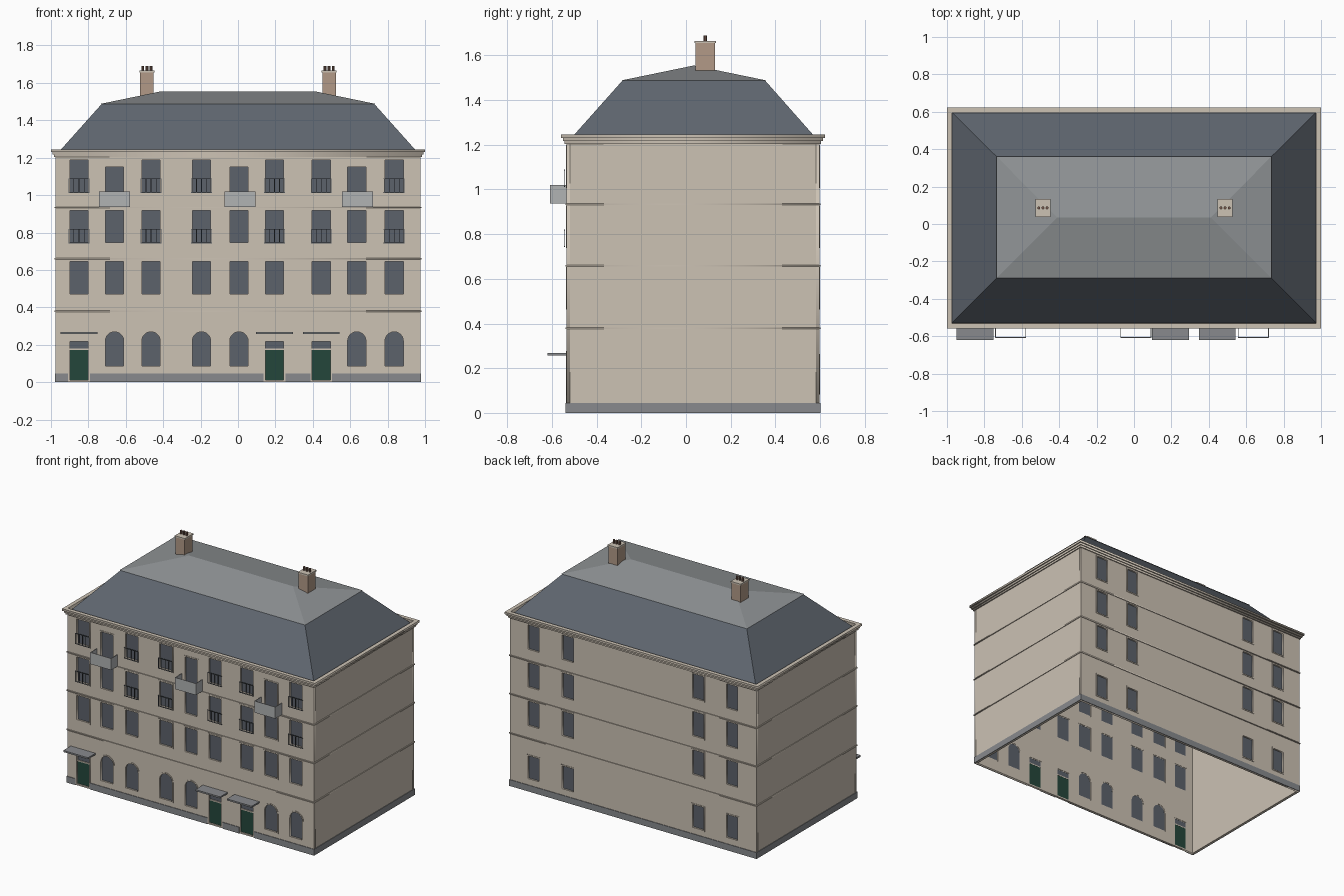
import bpy, math
from mathutils import Matrix

if "Cube" in bpy.data.objects:
    bpy.data.objects.remove(bpy.data.objects["Cube"], do_unlink=True)


def material(name, *rgb):
    lin = [((c / 255 + 0.055) / 1.055) ** 2.4 for c in rgb] + [1]
    m = bpy.data.materials.new(name)
    m.use_nodes = True
    m.diffuse_color = lin
    m.node_tree.nodes["Principled BSDF"].inputs["Base Color"].default_value = lin
    return m


STONE = material("warm stone", 204, 194, 180)
PLINTH = material("grey plinth", 136, 138, 141)
SLATE = material("blue slate", 95, 102, 111)
LEAD = material("light roof grey", 144, 148, 150)
GLASS = material("window glass", 92, 98, 107)
GREEN = material("door green", 36, 70, 59)
PANEL = material("balcony grey", 177, 179, 180)
METAL = material("dark metal", 84, 89, 94)
BRICK = material("chimney brick", 178, 154, 135)
POT = material("chimney pot", 120, 92, 80)


def add_mesh(name, mesh, mat):
    mesh.materials.clear()
    mesh.materials.append(mat)
    ob = bpy.data.objects.new(name, mesh)
    bpy.context.collection.objects.link(ob)
    return ob


def from_faces(name, verts, faces, mat):
    mesh = bpy.data.meshes.new(name)
    mesh.from_pydata(verts, [], faces)
    return add_mesh(name, mesh, mat)


def box(name, x, y, z, mat):
    verts = [(a, b, c) for a in x for b in y for c in z]
    faces = [(0, 1, 3, 2), (4, 6, 7, 5), (0, 4, 5, 1), (2, 3, 7, 6), (0, 2, 6, 4), (1, 5, 7, 3)]
    return from_faces(name, verts, faces, mat)


def sheet(name, loops, span, mat, upright=True):
    """Filled outline with holes, extruded over span (y if upright, else z)."""
    cu = bpy.data.curves.new(name, "CURVE")
    cu.dimensions = "2D"
    cu.fill_mode = "BOTH"
    cu.extrude = (span[1] - span[0]) / 2
    for pts in loops:
        sp = cu.splines.new("POLY")
        sp.points.add(len(pts) - 1)
        for p, (u, v) in zip(sp.points, pts):
            p.co = (u, v, 0, 1)
        sp.use_cyclic_u = True
    tmp = bpy.data.objects.new(name + " outline", cu)
    bpy.context.collection.objects.link(tmp)
    dg = bpy.context.evaluated_depsgraph_get()
    mesh = bpy.data.meshes.new_from_object(tmp.evaluated_get(dg))
    bpy.data.objects.remove(tmp, do_unlink=True)
    mid = sum(span) / 2
    if upright:
        mesh.transform(Matrix.Translation((0, mid, 0)) @ Matrix.Rotation(math.pi / 2, 4, "X"))
    else:
        mesh.transform(Matrix.Translation((0, 0, mid)))
    return add_mesh(name, mesh, mat)


def rect(x0, x1, y0, y1):
    return [(x0, y0), (x1, y0), (x1, y1), (x0, y1)]


def opening(x, z0, z1, grow=0, half=0.055, arch=False):
    """Window outline, optionally with a round head."""
    h = half + grow
    z0, z1 = z0 - grow, z1 + grow
    if not arch:
        return rect(x - h, x + h, z0, z1)
    spring = z1 - h
    head = [(x + h * math.cos(a), spring + h * math.sin(a))
            for a in (math.pi * i / 12 for i in range(13))]
    return [(x - h, z0), (x + h, z0)] + head


# Shell dimensions
X, FRONT, BACK, TOP, T = 0.975, -0.535, 0.597, 1.21, 0.016
COLS = [-0.85, -0.66, -0.465, -0.195, 0.005, 0.195, 0.445, 0.635, 0.835]
DOORS = [-0.85, 0.195, 0.445]
BALCONIES = [-0.66, 0.01, 0.638]
FLOORS = [(0.465, 0.65), (0.74, 0.925), (1.01, 1.195)]

# Front and back opening lists: (x, bottom, top, arched)
front = []
for i, x in enumerate(COLS):
    if x not in DOORS:
        front.append((x, 0.08, 0.275, True))
    front += [(x, a, b, False) for a, b in FLOORS[:2]]
    front.append((x, 0.945, 1.155, False) if i % 3 == 1 and i != 4 or i == 4
                 else (x, *FLOORS[2], False))
doors = [(x, 0.006, 0.222, False) for x in DOORS]
back = [(x, a, b, False) for x in (-0.785, -0.515, 0.515, 0.785)
        for a, b in [(0.085, 0.26)] + FLOORS]


def facade(side, openings, glazed, y, inward, half):
    """Wall with holes, surrounds and panes; inward is the direction indoors."""
    def span(a, b):
        return sorted((y + inward * a, y + inward * b))
    holes = [opening(x, a, b, 0, half, r) for x, a, b, r in openings]
    sheet(side + "_wall", [rect(-X, X, 0, TOP)] + holes, span(0, T), STONE)
    rings = []
    for x, a, b, r in openings:
        rings += [opening(x, a, b, 0.003, half, r), opening(x, a, b, -0.006, half, r)]
    sheet(side + "_window_surrounds", rings, span(-0.003, T - 0.002), STONE)
    panes = [opening(x, a, b, -0.004, half, r) for x, a, b, r in glazed]
    sheet(side + "_window_panes", panes, span(0.009, 0.013), GLASS)


facade("front", front + doors, front, FRONT, 1, 0.055)
facade("back", back, back, BACK, -1, 0.05)
for s, name in ((-1, "right"), (1, "left")):
    box(name + "_wall", sorted((s * X, s * (X - T))), (FRONT + T, BACK - T), (0, TOP), STONE)

# Doors with transom lights and canopies
for x in DOORS:
    w = (x - 0.05, x + 0.05)
    box("door_leaf", w, (FRONT + 0.006, FRONT + 0.013), (0.008, 0.172), GREEN)
    box("door_transom_bar", w, (FRONT + 0.002, FRONT + 0.014), (0.172, 0.18), STONE)
    box("door_transom_glass", w, (FRONT + 0.009, FRONT + 0.013), (0.18, 0.218), GLASS)
    box("door_canopy", (x - 0.098, x + 0.098), (-0.62, FRONT), (0.257, 0.268), PLINTH)

# Plinth, broken at the doors
edges = [-X - 0.003] + [x + d for x in DOORS for d in (-0.058, 0.058)] + [X + 0.003]
for a, b in zip(edges[::2], edges[1::2]):
    box("front_plinth", (a, b), (FRONT - 0.004, FRONT + 0.002), (0, 0.045), PLINTH)
box("back_plinth", (-X - 0.003, X + 0.003), (BACK - 0.002, BACK + 0.004), (0, 0.045), PLINTH)
for s in (-1, 1):
    box("side_plinth", sorted((s * (X - 0.002), s * (X + 0.004))), (FRONT, BACK), (0, 0.045), PLINTH)


def band(name, z, out, inset=0.003):
    """Horizontal moulding all round the walls."""
    def loop(d):
        return rect(-X - d, X + d, FRONT - d, BACK + d)
    sheet(name, [loop(out), loop(-inset)], z, STONE, upright=False)


# String courses and cornice
for z in (0.375, 0.656, 0.93):
    band("string_course", (z, z + 0.007), 0.005)
band("cornice_lower", (1.203, 1.216), 0.008)
band("cornice_middle", (1.216, 1.23), 0.016)
band("cornice_upper", (1.23, 1.245), 0.025)

# Mansard slopes and hipped upper roof
low = [(x, y, 1.212) for x, y in rect(-X, X, -0.53, 0.598)]
mid = [(x, y, 1.488) for x, y in rect(-0.728, 0.728, -0.284, 0.354)]
from_faces("mansard_roof", low + mid,
           [(i, (i + 1) % 4, (i + 1) % 4 + 4, i + 4) for i in range(4)], SLATE)
eave = [(x, y, 1.488) for x, y in rect(-0.734, 0.734, -0.29, 0.36)]
ridge = [(-0.41, 0.035, 1.555), (0.41, 0.035, 1.555)]
from_faces("upper_roof", eave + ridge,
           [(0, 1, 5, 4), (1, 2, 5), (2, 3, 4, 5), (3, 0, 4), (3, 2, 1, 0)], LEAD)

# Chimneys
for x in (-0.487, 0.487):
    box("chimney_stack", (x - 0.036, x + 0.036), (0.042, 0.13), (1.5, 1.655), BRICK)
    box("chimney_cap", (x - 0.04, x + 0.04), (0.038, 0.134), (1.655, 1.665), STONE)
    for d in (-0.022, 0, 0.022):
        bpy.ops.mesh.primitive_cylinder_add(vertices=10, radius=0.008, depth=0.026,
                                            location=(x + d, 0.086, 1.677))
        pot = bpy.context.object
        pot.name = "chimney_pot"
        pot.data.materials.append(POT)
        bpy.ops.object.shade_smooth_by_angle()

# Balcony panels
for x in BALCONIES:
    a, b, z = x - 0.083, x + 0.083, (0.937, 1.02)
    box("balcony_front", (a, b), (-0.609, -0.605), z, PANEL)
    box("balcony_side", (a, a + 0.004), (-0.605, FRONT), z, PANEL)
    box("balcony_side", (b - 0.004, b), (-0.605, FRONT), z, PANEL)

# Window railings
for i, x in enumerate(COLS):
    if i % 3 == 1:
        continue
    for z, _ in FLOORS[1:]:
        for h in (0.006, 0.08):
            box("railing_bar", (x - 0.056, x + 0.056), (-0.545, -0.541), (z + h - 0.004, z + h), METAL)
        for k in range(5):
            u = x + (k - 2) * 0.027
            box("railing_baluster", (u - 0.0015, u + 0.0015), (-0.5445, -0.5415),
                (z + 0.005, z + 0.078), METAL)
